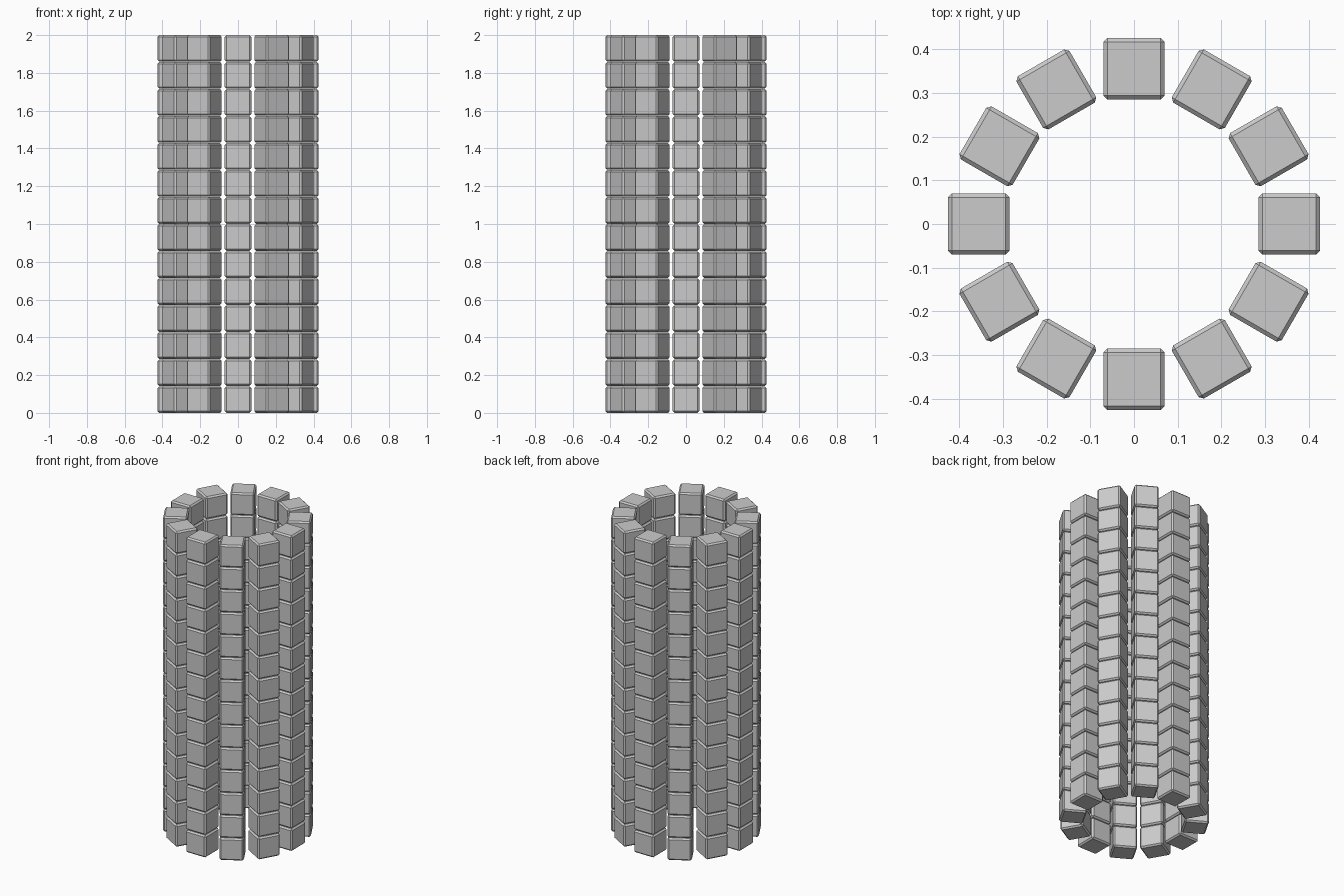
import bpy, bmesh, math
from mathutils import Matrix

if "Cube" in bpy.data.objects:
    bpy.data.objects.remove(bpy.data.objects["Cube"])

SIZE, BEVEL = 0.1405, 0.009
COLUMNS, ROWS, RADIUS = 12, 14, 0.356
PITCH = (2.0 - SIZE) / (ROWS - 1)

grey = bpy.data.materials.new("light grey")
grey.diffuse_color = (0.6, 0.6, 0.6, 1)
grey.use_nodes = True
grey.node_tree.nodes["Principled BSDF"].inputs["Base Color"].default_value = grey.diffuse_color

# One chamfered block, shared by the whole ring wall
bm = bmesh.new()
bmesh.ops.create_cube(bm, size=SIZE)
bmesh.ops.bevel(bm, geom=bm.edges[:], offset=BEVEL, segments=1,
                affect='EDGES', profile=0.5)
block = bpy.data.meshes.new("block")
bm.to_mesh(block)
bm.free()
block.materials.append(grey)

# Stacked rings of blocks, each turned to face outward
for row in range(ROWS):
    for col in range(COLUMNS):
        obj = bpy.data.objects.new(f"block_row{row + 1}_column{col + 1}", block)
        bpy.context.collection.objects.link(obj)
        turn = Matrix.Rotation(math.tau * col / COLUMNS, 4, 'Z')
        obj.matrix_world = turn @ Matrix.Translation((RADIUS, 0, SIZE / 2 + row * PITCH))
